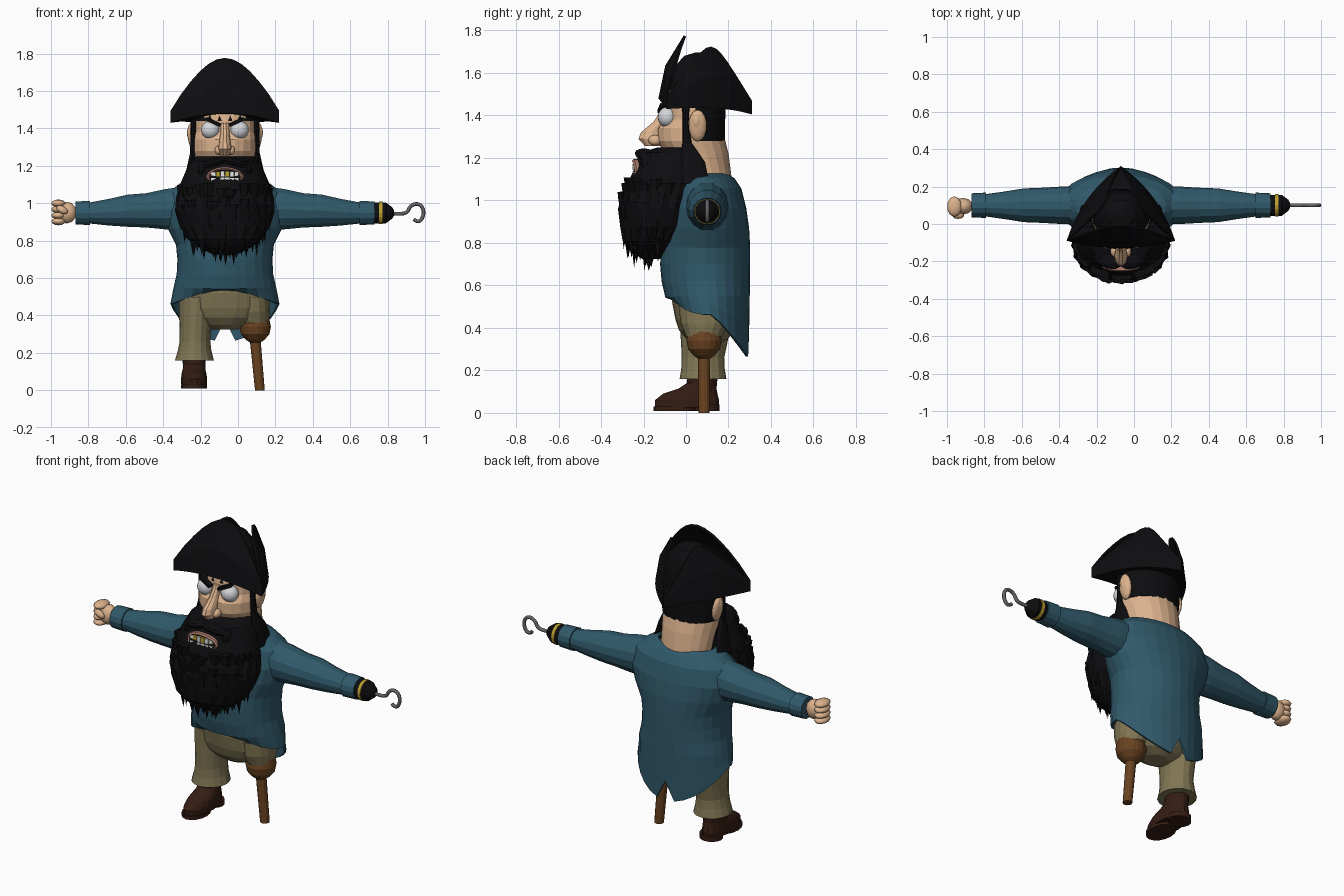
import bpy, bmesh, math, random
from math import sin, cos, pi
from mathutils import Matrix, Vector, Euler

if "Cube" in bpy.data.objects:
    bpy.data.objects.remove(bpy.data.objects["Cube"])

random.seed(4)
X0 = -0.07  # body centre line
COL = dict(coat=(0.03, 0.1, 0.145), black=(0.004, 0.004, 0.005), skin=(0.72, 0.45, 0.27),
           pants=(0.22, 0.185, 0.09), boot=(0.035, 0.012, 0.007), wood=(0.14, 0.055, 0.015),
           gold=(0.5, 0.35, 0.03), white=(0.8, 0.8, 0.76), lip=(0.42, 0.2, 0.15),
           steel=(0.13, 0.13, 0.14), eye=(0.66, 0.67, 0.7))


def paint(ob, col):
    m = bpy.data.materials.get(col) or bpy.data.materials.new(col)
    m.diffuse_color = (*COL[col], 1)
    m.use_nodes = True
    m.node_tree.nodes["Principled BSDF"].inputs["Base Color"].default_value = m.diffuse_color
    ob.data.materials.append(m)


def finish(name, bm, col, smooth=False, thick=0):
    bmesh.ops.recalc_face_normals(bm, faces=bm.faces)
    me = bpy.data.meshes.new(name)
    bm.to_mesh(me)
    bm.free()
    for p in me.polygons:
        p.use_smooth = smooth
    ob = bpy.data.objects.new(name, me)
    bpy.context.collection.objects.link(ob)
    paint(ob, col)
    if thick:
        ob.modifiers.new("thickness", 'SOLIDIFY').thickness = thick
    return ob


def skin_rows(bm, rows, closed=True, caps=True):
    rows = [[bm.verts.new(p) for p in r] for r in rows]
    n = len(rows[0])
    for a, b in zip(rows, rows[1:]):
        for i in range(n if closed else n - 1):
            j = (i + 1) % n
            bm.faces.new((a[i], a[j], b[j], b[i]))
    if caps:
        bm.faces.new(rows[0])
        bm.faces.new(rows[-1])


def ring(c, a, b, n, axis='z', arc=None):
    x, y, z = c
    ts = [2 * pi * i / n for i in range(n)] if not arc else \
         [arc[0] + (arc[1] - arc[0]) * i / (n - 1) for i in range(n)]
    if axis == 'z':
        return [(x + a * cos(t), y + b * sin(t), z) for t in ts]
    return [(x, y + a * cos(t), z + b * sin(t)) for t in ts]


def loft(name, rings, col, n=16, axis='z', arc=None, thick=0, smooth=False):
    """rings: (x, y, z, radius a, radius b)"""
    bm = bmesh.new()
    skin_rows(bm, [ring(r[:3], r[3], r[4], n, axis, arc) for r in rings], not arc, not arc and not thick)
    return finish(name, bm, col, smooth, thick)


def balls(name, items, col, seg=14, smooth=True):
    """items: (location, radii, rotation)"""
    bm = bmesh.new()
    for loc, rad, rot in items:
        bmesh.ops.create_uvsphere(bm, u_segments=seg, v_segments=seg // 2 + 1, radius=1,
                                  matrix=Matrix.LocRotScale(Vector(loc), Euler(rot), Vector(rad)))
    return finish(name, bm, col, smooth)


def body(rows):  # (z, y, rx, ry) -> ring on the centre line
    return [(X0, y, z, a, b) for z, y, a, b in rows]


# Coat with a shaped hem, split at the back
bm = bmesh.new()
N = 28
rows = [ring(r[:3], r[3], r[4], N) for r in body([
    (1.115, .09, .17, .10), (1.095, .095, .235, .125), (1.05, .1, .295, .15), (.96, .1, .325, .172),
    (.87, .097, .295, .188), (.78, .093, .25, .197), (.7, .09, .242, .2), (.62, .093, .246, .196),
    (.55, .1, .262, .188)])]
hem = []
for i, (x, y, z) in enumerate(ring((X0, .115, 0), .28, .17, N)):
    s = sin(2 * pi * i / N)
    z = .46 + .085 * max(0, -s) ** 2.5 - .2 * max(0, s) ** 1.2
    if s > 0:  # tails draw together
        x = X0 + (x - X0) * (1 - .12 * s)
    hem.append((x, y, .375 if i == N // 4 else z))
rows.append([tuple((Vector(p) * .5 + Vector(q) * .5)) for p, q in zip(rows[-1], hem)])
rows.append(hem)
skin_rows(bm, rows, caps=False)
finish("coat", bm, 'coat', thick=-.012)

# Sleeves
for side, nm in ((-1, "left"), (1, "right")):
    loft(nm + "_sleeve", [(X0 + side * d, .1, z, a, b) for d, z, a, b in [
        (.2, .975, .1, .12), (.32, .968, .1, .11), (.42, .962, .094, .094), (.52, .96, .09, .088),
        (.62, .952, .074, .073), (.72, .948, .06, .058), (.72, .948, .068, .066),
        (.80, .948, .064, .063)]], 'coat', 14, 'x')

# Fist
balls("fist", [((-.915, .095, .95), (.055, .045, .058), (0, 0, 0))] +
      [((-.96, .093, .903 + .032 * i), (.04, .055, .021), (0, 0, 0)) for i in range(4)] +
      [((-.94, .045, .965), (.035, .018, .02), (0, .5, 0))], 'skin', 10)

# Hook with its cap
loft("hook_cap", [(x, .1, .948, r, r) for x, r in
                  [(.73, .056), (.79, .056), (.825, .03), (.835, .012)]], 'black', 16, 'x')
loft("hook_ring", [(x, .1, .948, .06, .06) for x in (.755, .773)], 'gold', 16, 'x')
cu = bpy.data.curves.new("hook", 'CURVE')
cu.dimensions, cu.bevel_depth, cu.bevel_resolution, cu.use_fill_caps = '3D', .01, 2, True
sp = cu.splines.new('NURBS')
pts = [(.82, .945), (.87, .942), (.905, .95), (.92, .985), (.955, 1.0), (.985, .985),
       (.995, .945), (.98, .908), (.955, .9), (.94, .915)]
sp.points.add(len(pts) - 1)
for p, (x, z) in zip(sp.points, pts):
    p.co = (x, .1, z, 1)
sp.use_endpoint_u, sp.order_u, sp.resolution_u = True, 3, 4
hook = bpy.data.objects.new("hook", cu)
bpy.context.collection.objects.link(hook)
paint(hook, 'steel')

# Trousers
loft("trouser_seat", body([(.62, .09, .2, .15), (.52, .09, .235, .155), (.44, .09, .235, .14),
                           (.39, .095, .2, .128), (.35, .1, .14, .1), (.325, .1, .07, .06)]), 'pants', 24)
loft("trouser_leg", [(-.215, .09, .5, .1, .125), (-.225, .09, .4, .09, .118), (-.228, .085, .32, .084, .108),
                     (-.23, .08, .26, .082, .1), (-.232, .08, .21, .09, .102), (-.233, .08, .16, .104, .11)],
     'pants', 16)
loft("trouser_stump", [(.07, .09, .5, .1, .125), (.08, .09, .42, .092, .115), (.09, .085, .36, .075, .085)],
     'pants', 16)

# Wooden leg
loft("peg_cup", [(.092, .085, z, r, r) for z, r in
                 [(.40, .06), (.385, .075), (.34, .084), (.30, .076), (.27, .05), (.255, .028)]], 'wood', 18)
loft("peg", [(.092, .085, .27, .029, .029), (.117, .085, 0, .026, .026)], 'wood', 12)

# Boot
loft("boot_upper", [(-.235, y, z, a, b) for z, y, a, b in
                    [(.025, .005, .068, .153), (.06, .005, .07, .153), (.09, .02, .066, .13),
                     (.115, .055, .06, .09), (.14, .075, .06, .072), (.2, .08, .066, .074)]], 'boot', 18)
loft("boot_sole", [(-.235, -.055, z, .069, .097) for z in (.01, .03)], 'boot', 16)
loft("boot_heel", [(-.235, .1, z, .065, .06) for z in (.01, .04)], 'boot', 14)

# Head and neck
loft("head", body([(1.04, .1, .14, .12), (1.12, .085, .15, .128), (1.22, .05, .16, .15),
                   (1.28, .025, .17, .16), (1.34, .02, .168, .155), (1.38, .035, .165, .14),
                   (1.44, .04, .165, .14), (1.52, .04, .155, .13)]), 'skin', 20)
loft("hair", body([(1.28, .045, .167, .138), (1.36, .045, .176, .14), (1.5, .045, .172, .142)]),
     'black', 18, arc=(.0, pi), thick=.012)
for s in (-1, 1):
    loft("sideburn", [(X0 + s * x, y, z, .016, w) for z, y, w, x in
                      [(1.5, .0, .02, .168), (1.36, -.002, .014, .168), (1.27, .005, .022, .17),
                       (1.18, .03, .06, .19), (1.08, .03, .08, .215)]], 'black', 8)
balls("ears", [((X0 + s * .176, .055, 1.352), (.022, .043, .075), (0, s * .12, 0)) for s in (-1, 1)] +
      [((X0 + s * .183, .05, 1.37), (.02, .026, .042), (0, s * .12, 0)) for s in (-1, 1)], 'skin', 12)
loft("nose", body([(1.43, -.09, .022, .025), (1.37, -.12, .024, .035), (1.32, -.16, .032, .055),
                   (1.29, -.167, .036, .06), (1.255, -.15, .024, .045)]), 'skin', 10)
balls("nostrils", [((X0 + s * .034, -.145, 1.283), (.022, .033, .025), (0, 0, 0)) for s in (-1, 1)], 'skin', 10)
balls("eyes", [((X0 + s * .078, -.088, 1.392), (.05, .045, .048), (0, 0, 0)) for s in (-1, 1)], 'eye', 18)
bm = bmesh.new()
for s in (-1, 1):
    bmesh.ops.create_cube(bm, size=1, matrix=Matrix.LocRotScale(
        Vector((X0 + s * .064, -.112, 1.435)), Euler((0, -s * .42, s * .2)), Vector((.085, .03, .016))))
finish("eyebrows", bm, 'black')

# Beard: ragged mass plus hanging locks
prof = [(1.25, .0, .155, .13), (1.225, -.045, .18, .175), (1.17, -.06, .21, .175), (1.1, -.08, .24, .185),
        (1.03, -.1, .255, .198), (.96, -.115, .26, .2), (.88, -.13, .24, .178), (.81, -.155, .2, .142),
        (.76, -.165, .13, .095), (.725, -.165, .06, .04)]
bm = bmesh.new()
rows = []
for k, (z, y, a, b) in enumerate(prof):
    r = []
    for i in range(40):
        t, f = 2 * pi * i / 40, 1 + (.025 * (-1) ** (i + k // 2) if k > 3 else 0)
        r.append((X0 + a * f * cos(t), y + b * f * sin(t), z))
    rows.append(r)
skin_rows(bm, rows)
for z, y, a, b, n in [(1.02, -.1, .235, .182, 14), (.94, -.118, .238, .182, 15), (.87, -.133, .215, .16, 15),
                      (.81, -.15, .172, .125, 13), (.785, -.165, .115, .08, 10), (.77, -.165, .05, .03, 5)]:
    for i in range(n):
        t = pi * (.93 + 1.14 * (i + random.uniform(.2, .8)) / n)
        loc = Vector((X0 + a * cos(t), y + b * sin(t), z + random.uniform(-.02, .02)))
        bmesh.ops.create_cone(bm, cap_ends=True, segments=5, radius1=.001, radius2=random.uniform(.03, .045),
                              depth=random.uniform(.13, .17),
                              matrix=Matrix.LocRotScale(loc, Euler((0, 0, t)), Vector((.6, 1, 1))))
finish("beard", bm, 'black')
# Moustache
balls("moustache", [((X0 + s * .062, -.19, 1.215), (.08, .05, .025), (0, s * .22, s * .25)) for s in (-1, 1)] +
      [((X0 + s * .12, -.165, 1.175), (.03, .05, .05), (0, 0, 0)) for s in (-1, 1)], 'black', 10, False)


# Mouth, bent around the face
def mouth_y(x):
    return -.243 + 1.6 * (x - X0) ** 2


def mouth_ring(a, b, dy):
    return [(X0 + a * cos(t), mouth_y(X0 + a * cos(t)) + dy, 1.14 + b * sin(t))
            for t in (2 * pi * i / 24 for i in range(24))]


bm = bmesh.new()
skin_rows(bm, [mouth_ring(.1, .054, .04), mouth_ring(.1, .054, -.005), mouth_ring(.092, .046, -.012),
               mouth_ring(.084, .039, -.006), mouth_ring(.084, .039, .04)], caps=False)
finish("lips", bm, 'lip')
bm = bmesh.new()
skin_rows(bm, [mouth_ring(.086, .042, .03), mouth_ring(.086, .042, -.001)])
finish("mouth_inside", bm, 'black')
teeth = {'white': bmesh.new(), 'gold': bmesh.new()}
for row, z in enumerate((1.157, 1.123)):
    for i in range(6):
        if (row, i) == (1, 1):
            continue  # missing tooth
        x = X0 + (i - 2.5) * .025
        bmesh.ops.create_cube(teeth['gold' if (row, i) in ((0, 3), (0, 1)) else 'white'], size=1,
                              matrix=Matrix.LocRotScale(Vector((x, mouth_y(x) - .002, z)), None,
                                                        Vector((.022, .016, .03 - .003 * abs(i - 2.5)))))
for c, tb in teeth.items():
    finish(c + "_teeth", tb, c)

# Three-cornered hat: upturned flaps round a domed crown
corner = [Vector((-.29, -.09, 1.43)), Vector((.29, -.09, 1.43)), Vector((0, .31, 1.405))]
ctrl = [Vector((0, -.17, 1.53)), Vector((.21, .16, 1.45)), Vector((-.21, .16, 1.45))]
base, mid, top = [], [], []
for e in range(3):
    A, B, C = corner[e], corner[(e + 1) % 3], ctrl[e]
    for i in range(12):
        t = i / 12
        p = A * (1 - t) ** 2 + C * 2 * t * (1 - t) + B * t * t
        s = sin(pi * t) ** (.85 if e == 0 else .95)
        rise = .065 + (.232 if e == 0 else .225) * s
        fx, fy = (.1, .57) if e == 0 else (.5, .3)
        lean = Vector((-p.x * fx, (.08 - p.y) * fy, 0)) * s
        o = Vector((X0, 0, 0))
        base.append(p + o)
        mid.append(p + o + lean * .27 + Vector((0, 0, rise * .52)))
        top.append(p + o + lean + Vector((0, 0, rise)))
bm = bmesh.new()
inner = [Vector((X0, .05, 1.47)) + (p - Vector((X0, .05, 1.47))) * .5 for p in base]
skin_rows(bm, [inner, base, mid, top], caps=False)
finish("hat_brim", bm, 'black', thick=.012)
loft("hat_crown", body([(1.44, .045, .172, .145), (1.55, .05, .15, .13), (1.63, .055, .12, .11),
                        (1.68, .06, .07, .07), (1.695, .06, .02, .02)]), 'black', 18)
